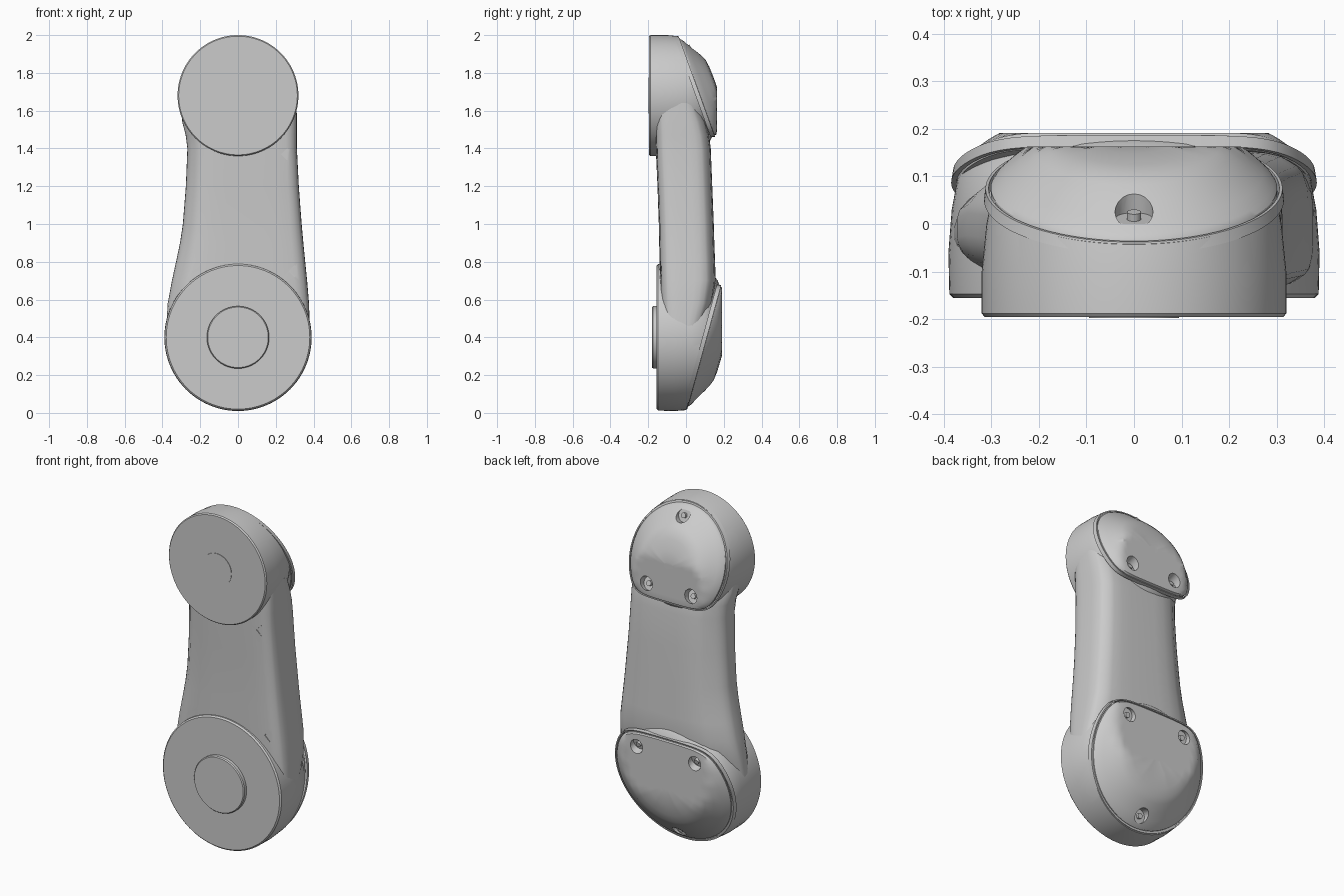
import bpy, bmesh, math
from mathutils import Vector

cube = bpy.data.objects.get("Cube")
if cube:
    bpy.data.objects.remove(cube, do_unlink=True)

grey = bpy.data.materials.new("satin_grey")
grey.use_nodes = True
color = (0.6, 0.6, 0.6, 1)
grey.diffuse_color = color
grey.node_tree.nodes["Principled BSDF"].inputs["Base Color"].default_value = color
parts = []


def finish(name, bm):
    bmesh.ops.recalc_face_normals(bm, faces=bm.faces)
    mesh = bpy.data.meshes.new(name)
    bm.to_mesh(mesh)
    bm.free()
    mesh.materials.append(grey)
    obj = bpy.data.objects.new(name, mesh)
    bpy.context.collection.objects.link(obj)
    parts.append(obj)
    return obj


def loft(rings, closed=False):
    """Bridge equal rings of points; cap the ends unless they join up."""
    bm = bmesh.new()
    rows = [[bm.verts.new(p) for p in ring] for ring in rings]
    n = len(rows[0])
    pairs = list(zip(rows, rows[1:]))
    if closed:
        pairs.append((rows[-1], rows[0]))
    for a, b in pairs:
        for i in range(n):
            j = (i + 1) % n
            bm.faces.new((a[i], a[j], b[j], b[i]))
    if not closed:
        bm.faces.new(rows[0])
        bm.faces.new(rows[-1])
    return bm


def lathe(profile, zc, n=96):
    """Revolve (radius, y) pairs about a front-to-back axis."""
    turns = [2 * math.pi * i / n for i in range(n)]
    return loft([[(r * math.sin(t), y, zc + r * math.cos(t)) for t in turns]
                 for r, y in profile])


def pin(name, centre, axis, radius, depth, sides=20):
    bm = bmesh.new()
    bmesh.ops.create_cone(bm, cap_ends=True, segments=sides, radius1=radius,
                          radius2=radius, depth=depth)
    turn = Vector(axis).to_track_quat('Z', 'Y').to_matrix()
    bmesh.ops.rotate(bm, matrix=turn, verts=bm.verts)
    bmesh.ops.translate(bm, vec=centre, verts=bm.verts)
    return finish(name, bm)


def carve(target, cutter):
    mod = target.modifiers.new("pocket", 'BOOLEAN')
    mod.operation = 'DIFFERENCE'
    mod.solver = 'EXACT'
    mod.object = cutter
    bpy.context.view_layer.objects.active = target
    bpy.ops.object.modifier_apply(modifier=mod.name)
    parts.remove(cutter)
    bpy.data.objects.remove(cutter, do_unlink=True)


def joint(label, zc, s, radius, profile, flat, y_low, y_high, y_max, screws):
    """Drum with a slanted back face, a seam lip, a domed cover and screws."""
    slope = (y_high - y_low) / (flat + radius)
    axis = Vector((0, 1, -slope * s)).normalized()

    def plane(v):
        return y_low + slope * (v + radius)

    def outline(k, lift, cap=9):
        ring = []
        for i in range(96):
            t = 2 * math.pi * i / 96
            c = max(math.cos(t), 0)
            r = k * ((1 / radius) ** 12 + (c / flat) ** 12) ** (-1 / 12)
            v = r * math.cos(t)
            ring.append((r * math.sin(t), min(plane(v) + lift, cap), zc + s * v))
        return ring

    # Drum body
    bm = lathe(profile, zc)
    bmesh.ops.bisect_plane(bm, geom=bm.verts[:] + bm.edges[:] + bm.faces[:],
                           plane_co=(0, plane(0), zc), plane_no=axis, clear_outer=True)
    bmesh.ops.holes_fill(bm, edges=[e for e in bm.edges if e.is_boundary])
    finish(label + "_drum", bm)

    # Raised lip around the cover
    finish(label + "_seam_lip", loft([outline(0.955, -0.02), outline(0.955, 0.004),
                                      outline(0.975, 0.004), outline(0.985, -0.02)], True))

    # Domed cover
    steps = [(1, -0.02), (1, 0.005), (0.975, 0.016), (0.9, 0.037), (0.8, 0.063),
             (0.7, 0.088), (0.62, 0.102), (0.5, 0.108), (0.3, 0.11), (0.1, 0.115)]
    cover = finish(label + "_cover", loft([outline(0.94 * f, lift, y_max)
                                           for f, lift in steps]))

    # Screw pockets and screws
    for u, v, lift in screws:
        floor = Vector((u, plane(v) + lift, zc + s * v))
        carve(cover, pin("pocket_cutter", floor + axis * 0.1, axis, 0.04, 0.2))
        pin(label + "_screw", floor + axis * 0.004, axis, 0.015, 0.024)


# Lower joint and its hub
joint("lower", 0.4, 1, 0.39,
      [(0.38, -0.155), (0.388, -0.147), (0.39, -0.06), (0.383, 0.03), (0.37, 0.1),
       (0.345, 0.135), (0.3, 0.168), (0.24, 0.188), (0.1, 0.197)],
      0.285, 0.0, 0.185, 0.191,
      [(-0.19, 0.19, 0.002), (0.19, 0.19, 0.002), (0, -0.31, 0.016)])
finish("lower_hub", lathe([(0.165, -0.14), (0.165, -0.174), (0.16, -0.18)], 0.4))

# Upper joint and its hub
joint("upper", 1.68, -1, 0.32,
      [(0.314, -0.195), (0.32, -0.188), (0.32, -0.1), (0.31, 0.0), (0.3, 0.05),
       (0.28, 0.09), (0.25, 0.122), (0.2, 0.147), (0.1, 0.163)],
      0.225, -0.045, 0.152, 0.163,
      [(-0.145, 0.145, 0.004), (0.145, 0.145, 0.004), (0, -0.25, 0.03)])
finish("upper_hub", lathe([(0.095, -0.18), (0.095, -0.198)], 1.68))


# Arm: rounded sections, softer on the right side than on the left
def section(z, wr, wl, yf, yb):
    pts = [(-0.72 * wr, yf), (-wr, yf + 0.08), (-wr, yb - 0.1), (-0.55 * wr, yb),
           (0.78 * wl, yb), (wl, yb - 0.05), (wl, yf + 0.04), (0.84 * wl, yf)]
    for _ in range(2):
        cut = []
        for (ax, ay), (bx, by) in zip(pts, pts[1:] + pts[:1]):
            for t in (0.18, 0.82):
                cut.append((ax + (bx - ax) * t, ay + (by - ay) * t))
        pts = cut
    return [(x, y, z) for x, y in pts]


stations = [(0.45, 0.38, 0.38, -0.13, 0.1), (0.58, 0.372, 0.376, -0.135, 0.14),
            (0.7, 0.35, 0.366, -0.138, 0.157), (0.8, 0.328, 0.356, -0.14, 0.154),
            (0.9, 0.307, 0.346, -0.142, 0.15), (1.0, 0.292, 0.337, -0.144, 0.147),
            (1.2, 0.276, 0.322, -0.151, 0.139), (1.4, 0.268, 0.312, -0.16, 0.131),
            (1.47, 0.277, 0.312, -0.162, 0.122), (1.54, 0.295, 0.312, -0.165, 0.105),
            (1.64, 0.3, 0.31, -0.165, 0.07)]
arm = finish("arm", loft([section(*st) for st in stations]))

# Small diamond recesses on the arm front
for x, z, y in ((-0.2, 1.36, -0.152), (0.26, 1.37, -0.15),
                (-0.27, 0.75, -0.125), (0.3, 0.75, -0.13)):
    carve(arm, pin("recess_cutter", (x, y - 0.05, z), (0, 1, 0), 0.032, 0.1, 4))

bpy.ops.object.select_all(action='DESELECT')
for obj in parts:
    obj.select_set(True)
bpy.context.view_layer.objects.active = arm
bpy.ops.object.shade_smooth_by_angle(angle=math.radians(32))
